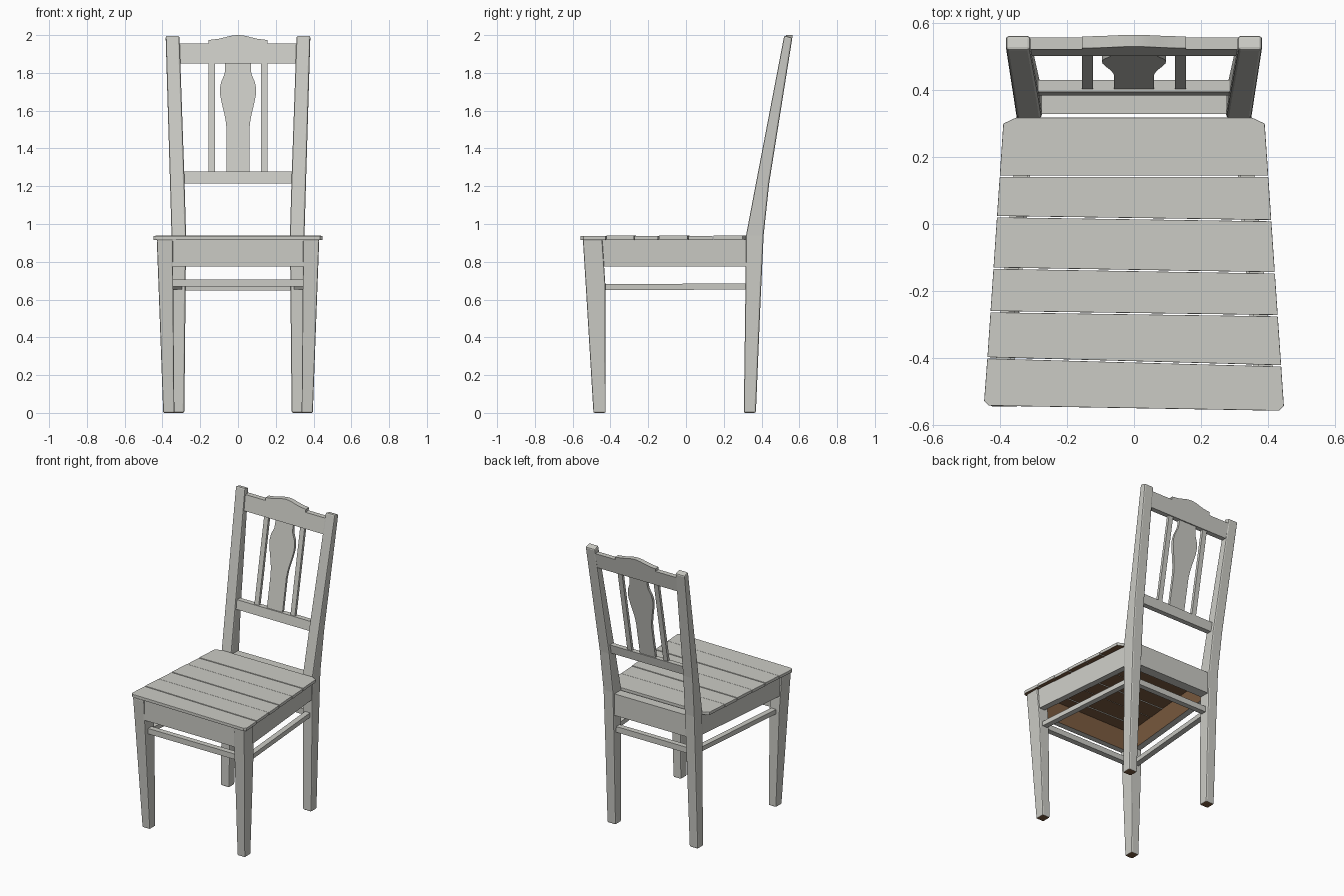
import bpy, bmesh
from mathutils import Vector

if "Cube" in bpy.data.objects:
    bpy.data.objects.remove(bpy.data.objects["Cube"])


def material(name, color):
    m = bpy.data.materials.new(name)
    m.use_nodes = True
    m.diffuse_color = color
    m.node_tree.nodes["Principled BSDF"].inputs["Base Color"].default_value = color
    return m


PAINT = material("pale grey paint", (0.60, 0.60, 0.56, 1))
WOOD = material("bare brown wood", (0.20, 0.105, 0.05, 1))


def loft(name, sections, bare=None, mirror=False, bevel=0.0):
    """Skin matching rings of points; faces along 'bare' get unpainted wood."""
    bm = bmesh.new()
    rings = [[bm.verts.new(p) for p in s] for s in sections]
    n = len(rings[0])
    for a, b in zip(rings, rings[1:]):
        for i in range(n):
            j = (i + 1) % n
            bm.faces.new((a[i], a[j], b[j], b[i]))
    bm.faces.new(rings[0][::-1])
    bm.faces.new(rings[-1])
    bmesh.ops.recalc_face_normals(bm, faces=bm.faces)
    bm.normal_update()
    if bare:
        for f in bm.faces:
            f.material_index = int(f.normal.dot(Vector(bare)) > 0.9)
    me = bpy.data.meshes.new(name)
    bm.to_mesh(me)
    bm.free()
    me.materials.append(PAINT)
    me.materials.append(WOOD)
    ob = bpy.data.objects.new(name, me)
    bpy.context.collection.objects.link(ob)
    if bevel:
        mod = ob.modifiers.new("soft edges", 'BEVEL')
        mod.width, mod.segments = bevel, 2
    if mirror:
        ob.modifiers.new("other side", 'MIRROR')
    return ob


def rect_z(z, x0, x1, y0, y1, drop=0.0):
    return [(x0, y0, z), (x1, y0, z), (x1, y1, z - drop), (x0, y1, z - drop)]


def rect_y(y, x0, x1, z0, z1):
    return [(x0, y, z0), (x1, y, z0), (x1, y, z1), (x0, y, z1)]


def box(name, x, y0, y1, z0, z1, **kw):
    return loft(name, [rect_z(z0, -x, x, y0, y1), rect_z(z1, -x, x, y0, y1)], **kw)


def leaning(name, outline, front, back, **kw):
    """Extrude an (x, z) outline through the plane of the sloping back."""
    def ring(d):
        return [(x, 0.39 + 0.187 * (z - 1.25) + d, z) for x, z in outline]
    return loft(name, [ring(front), ring(back)], **kw)


def symmetric(half):
    return half + [(-x, z) for x, z in reversed(half) if x > 0]


# Legs and back posts
loft("front_legs", [
    rect_z(0, 0.337, 0.396, -0.49, -0.425),
    rect_z(0.68, 0.343, 0.421, -0.531, -0.427),
    rect_z(0.917, 0.345, 0.43, -0.546, -0.443)],
    bare=(0, 0, -1), mirror=True, bevel=0.007)
loft("back_posts", [
    rect_z(0, 0.284, 0.35, 0.306, 0.37),
    rect_z(0.6, 0.278, 0.351, 0.314, 0.395),
    rect_z(0.94, 0.275, 0.352, 0.318, 0.411),
    rect_z(1.22, 0.283, 0.360, 0.371, 0.441),
    rect_z(1.998, 0.31, 0.383, 0.52, 0.563, 0.012)],
    bare=(0, 0, -1), mirror=True, bevel=0.009)

# Aprons, bare on their inner faces
box("front_apron", 0.36, -0.535, -0.495, 0.775, 0.917, bare=(0, 1, 0))
box("rear_apron", 0.29, 0.328, 0.395, 0.775, 0.925, bare=(0, -1, 0))
loft("side_aprons", [
    rect_y(-0.46, 0.375, 0.418, 0.775, 0.917),
    rect_y(0.33, 0.30, 0.343, 0.775, 0.917)], bare=(-1, 0, 0), mirror=True)

# Stretchers
box("front_stretcher", 0.36, -0.50, -0.462, 0.668, 0.706)
box("rear_stretcher", 0.30, 0.335, 0.372, 0.648, 0.688)
loft("side_stretchers", [
    rect_y(-0.46, 0.36, 0.398, 0.65, 0.682),
    rect_y(0.33, 0.296, 0.334, 0.653, 0.685)], mirror=True)

# Seat planks: each joint is (y at the right end, y at the left end)
joints = [(-0.545, -0.56), (-0.40, -0.424), (-0.262, -0.274),
          (-0.132, -0.146), (0.022, 0.01), (0.143, 0.143), (0.32, 0.32)]
GAP = 0.002


def half_width(y):
    return 0.411 - 0.068 * y


for i, (front, rear) in enumerate(zip(joints, joints[1:])):
    fr, fl = (y + GAP for y in front)
    rr, rl = (y - GAP for y in rear)
    outline = [(-half_width(fr), fr), (half_width(fl), fl)]
    if i == 0:      # clipped front corners
        w = half_width(fr)
        outline = [(-w, fr + 0.014), (-w + 0.014, fr),
                   (w - 0.014, fl), (w, fl + 0.014)]
    if i == 5:      # clipped rear corners
        w = half_width(0.3)
        outline += [(w, 0.3), (0.352, rl), (-0.352, rr), (-w, 0.3)]
    else:
        outline += [(half_width(rl), rl), (-half_width(rr), rr)]
    lift = 0.002 * (i % 2)
    loft(f"seat_plank_{i + 1}",
         [[(x, y, z + lift) for x, y in outline] for z in (0.916, 0.937)],
         bare=(0, 0, -1), bevel=0.002)

# Back rails, the upper one with a stepped crest
leaning("lower_back_rail", symmetric([(0.305, 1.215), (0.305, 1.277)]), 0, 0.035)
crest = leaning("top_rail", symmetric([
    (0.33, 1.85), (0.33, 1.955), (0.155, 1.955), (0.155, 1.974), (0.105, 1.98),
    (0.07, 1.988), (0.04, 1.996), (0.018, 1.999), (0, 2.0)]), 0, 0.035)

# Upright slats and the shaped centre splat
leaning("back_slats", [(0.122, 1.27), (0.156, 1.27), (0.156, 1.86), (0.122, 1.86)],
        0.008, 0.028, mirror=True)
splat = leaning("centre_splat", symmetric([
    (0.06, 1.27), (0.06, 1.50), (0.065, 1.545), (0.074, 1.59), (0.086, 1.64),
    (0.094, 1.68), (0.096, 1.715), (0.09, 1.75), (0.079, 1.775), (0.071, 1.795),
    (0.068, 1.82), (0.068, 1.86)]), 0.009, 0.027)

# Smooth the curved outlines while keeping crisp edges
bpy.ops.object.select_all(action='DESELECT')
for ob in (crest, splat):
    ob.select_set(True)
bpy.context.view_layer.objects.active = splat
bpy.ops.object.shade_smooth_by_angle()
